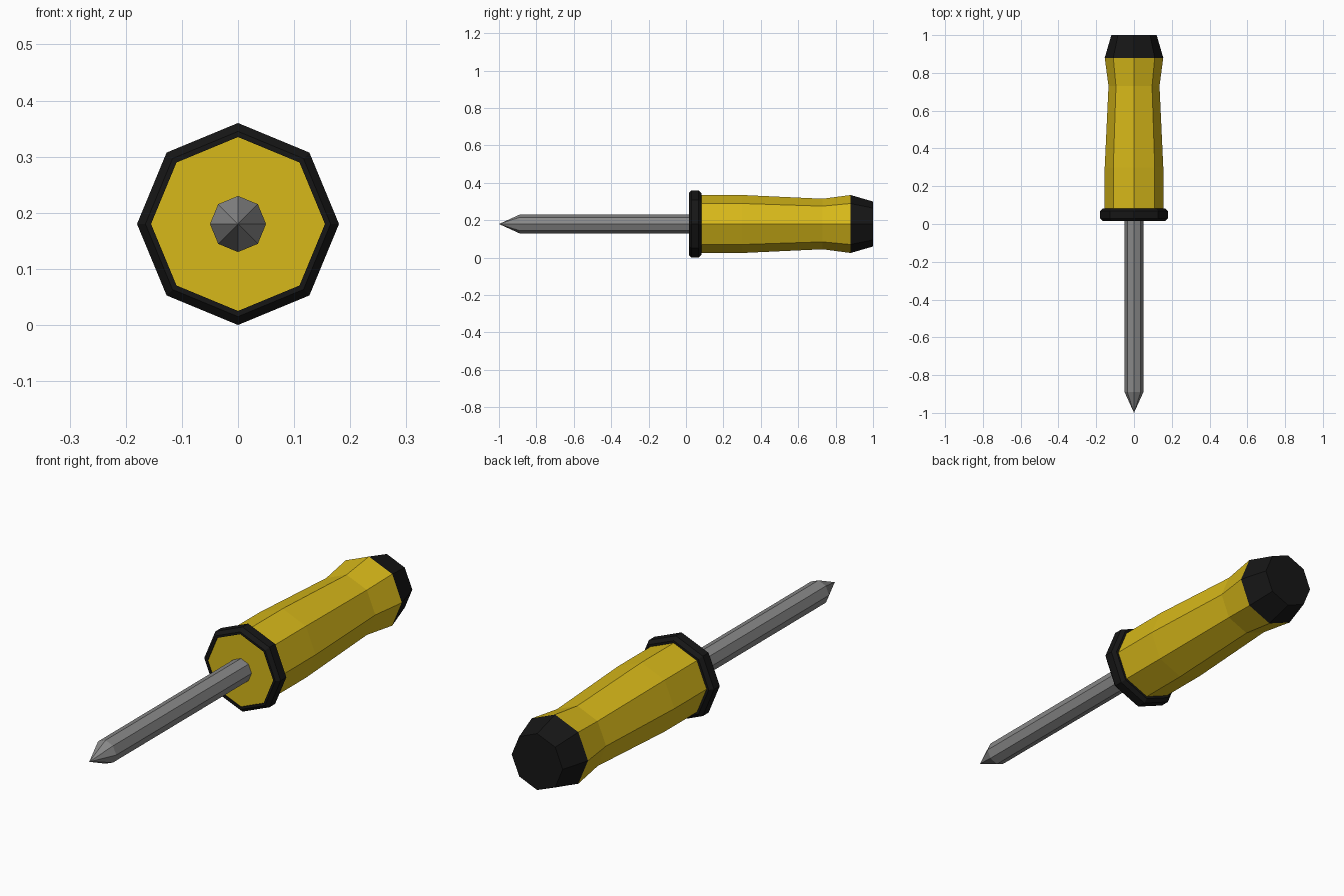
import bpy, bmesh
from math import sin, cos, pi

if "Cube" in bpy.data.objects:
    bpy.data.objects.remove(bpy.data.objects["Cube"])

SIDES = 8
AXIS_Z = 0.18


def material(name, color):
    m = bpy.data.materials.new(name)
    m.diffuse_color = (*color, 1)
    m.use_nodes = True
    m.node_tree.nodes["Principled BSDF"].inputs["Base Color"].default_value = m.diffuse_color
    return m


def lathe(name, profile, mat=None, closed=False):
    """Turn a (y, radius) profile into an eight-sided solid along y."""
    bm = bmesh.new()
    rings = []
    for y, r in profile:
        if r == 0:
            rings.append([bm.verts.new((0, y, AXIS_Z))] * SIDES)
        else:
            rings.append([bm.verts.new((r * cos(2 * pi * i / SIDES), y,
                                        AXIS_Z + r * sin(2 * pi * i / SIDES)))
                          for i in range(SIDES)])
    pairs = list(zip(rings, rings[1:]))
    if closed:
        pairs.append((rings[-1], rings[0]))
    for a, b in pairs:
        for i in range(SIDES):
            j = (i + 1) % SIDES
            bm.faces.new(list(dict.fromkeys((a[i], a[j], b[j], b[i]))))
    if not closed:
        for ring in (rings[0], rings[-1]):
            if len(set(ring)) == SIDES:
                bm.faces.new(ring)
    bmesh.ops.recalc_face_normals(bm, faces=bm.faces)
    me = bpy.data.meshes.new(name)
    bm.to_mesh(me)
    bm.free()
    ob = bpy.data.objects.new(name, me)
    bpy.context.collection.objects.link(ob)
    if mat:
        me.materials.append(mat)
    return ob


yellow = material("yellow", (0.68, 0.48, 0.01))
black = material("black", (0.008, 0.008, 0.008))
steel = material("steel", (0.25, 0.25, 0.25))

# Steel shaft with pointed tip
lathe("shaft", [(-1.0, 0), (-0.89, 0.05), (0.04, 0.05)], steel)

# Waisted grip
lathe("handle", [(0.02, 0.155), (0.30, 0.155), (0.73, 0.135), (0.88, 0.155)], yellow)

# Chamfered collar ring around the front of the grip
lathe("collar", [(0.015, 0.155), (0.015, 0.165), (0.03, 0.18), (0.068, 0.18),
                 (0.083, 0.165), (0.083, 0.155)], black, closed=True)

# Tapered end cap
lathe("end_cap", [(0.88, 0.155), (1.0, 0.12)], black)
